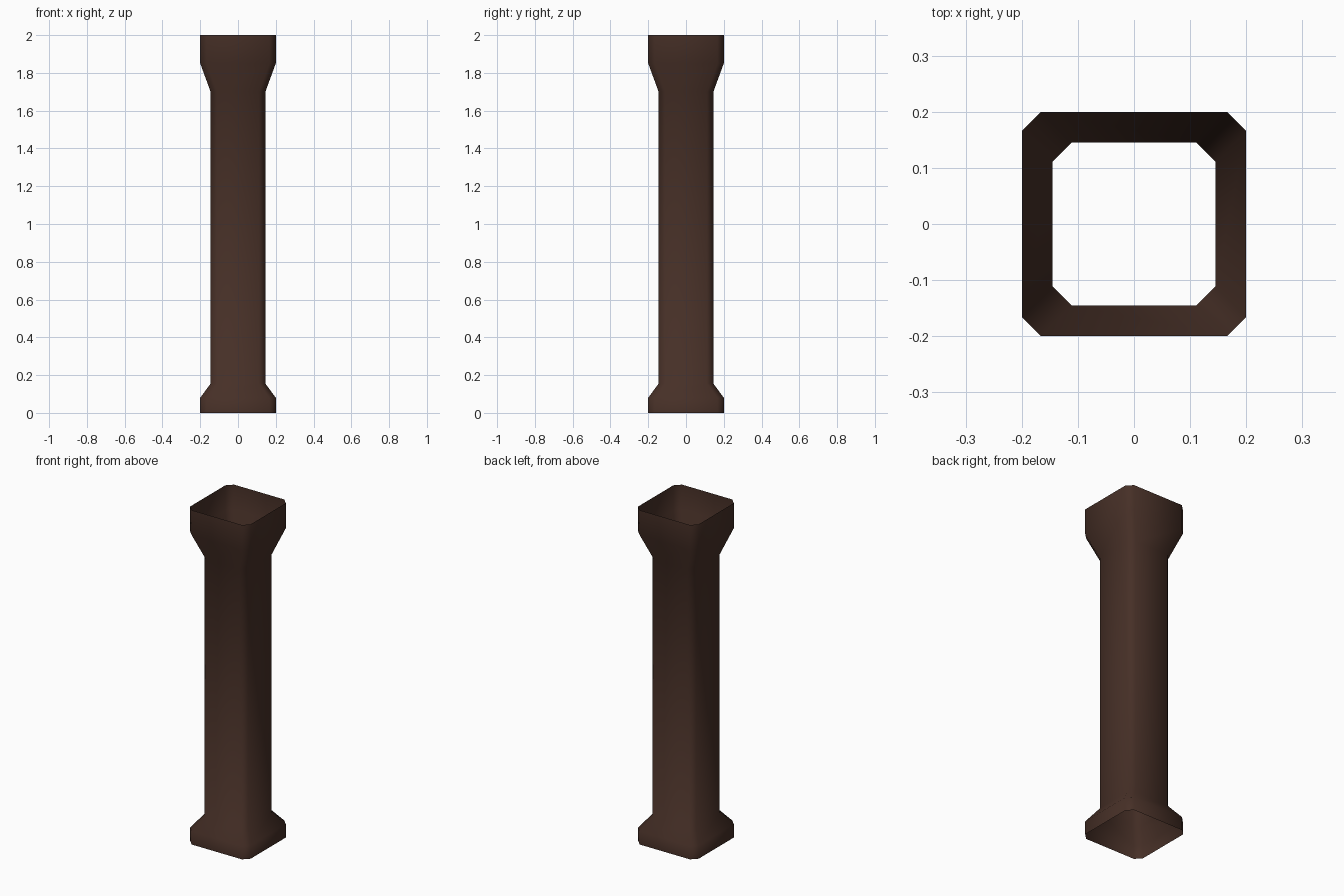
import bpy, bmesh

if "Cube" in bpy.data.objects:
    bpy.data.objects.remove(bpy.data.objects["Cube"])

# One flat dark brown
brown = bpy.data.materials.new("dark brown")
brown.diffuse_color = (0.062, 0.029, 0.020, 1)
brown.use_nodes = True
brown.node_tree.nodes["Principled BSDF"].inputs["Base Color"].default_value = brown.diffuse_color

# Profile of the post: (half width, height)
PROFILE = [(0.2, 0.0), (0.2, 0.08), (0.145, 0.155),
           (0.145, 1.70), (0.2, 1.85), (0.2, 2.0)]
CHAMFER = 0.034


def chamfered_ring(bm, half, z):
    """Square ring with cut corners, counter-clockwise."""
    a, b = half, half - CHAMFER
    corners = [(a, -b), (a, b), (b, a), (-b, a), (-a, b), (-a, -b), (-b, -a), (b, -a)]
    return [bm.verts.new((x, y, z)) for x, y in corners]


# Open-ended hollow post with flared base and head
bm = bmesh.new()
rings = [chamfered_ring(bm, half, z) for half, z in PROFILE]
for low, high in zip(rings, rings[1:]):
    for i in range(8):
        j = (i + 1) % 8
        bm.faces.new((low[i], low[j], high[j], high[i])).smooth = True

mesh = bpy.data.meshes.new("pillar")
bm.to_mesh(mesh)
bm.free()
mesh.materials.append(brown)
pillar = bpy.data.objects.new("pillar", mesh)
bpy.context.collection.objects.link(pillar)
